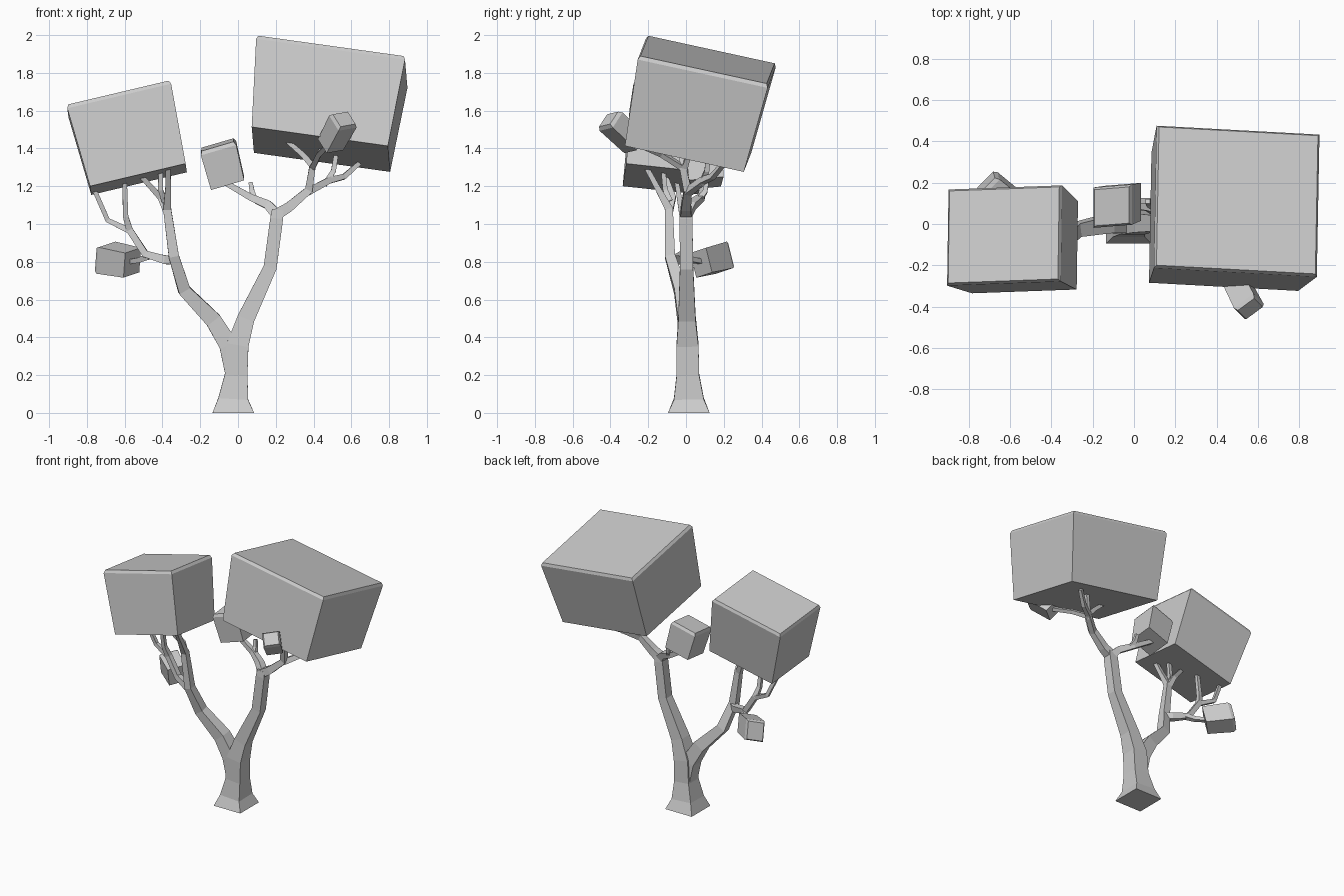
import bpy, bmesh
from mathutils import Vector as V


def make_object(name, bm):
    bmesh.ops.recalc_face_normals(bm, faces=bm.faces)
    me = bpy.data.meshes.new(name)
    bm.to_mesh(me)
    bm.free()
    ob = bpy.data.objects.new(name, me)
    bpy.context.collection.objects.link(ob)
    return ob


def loft(name, rings):
    """Skin four-sided rings and cap both ends."""
    bm = bmesh.new()
    vs = [[bm.verts.new(p) for p in ring] for ring in rings]
    for a, b in zip(vs, vs[1:]):
        for i in range(4):
            j = (i + 1) % 4
            bm.faces.new((a[i], a[j], b[j], b[i]))
    bm.faces.new(vs[0][::-1])
    bm.faces.new(vs[-1])
    return make_object(name, bm)


def quad(c, u, v):
    return [c - u - v, c + u - v, c + u + v, c - u + v]


def limb(name, *pts):
    """Square tube through points (x, y, z, half width)."""
    P = [V(p[:3]) for p in pts]
    rings = []
    for i, p in enumerate(pts):
        t = V()
        if i > 0:
            t += (P[i] - P[i - 1]).normalized()
        if i < len(P) - 1:
            t += (P[i + 1] - P[i]).normalized()
        t.normalize()
        n = V((0, 1, 0))
        n = (n - t * n.dot(t)).normalized()
        rings.append(quad(P[i], n.cross(t) * p[3], n * p[3]))
    return loft(name, rings)


def leaf_block(name, base, top, u, v, taper, rim=0.02):
    """Tapered block with a small chamfer around the wide end."""
    base, top, u, v = V(base), V(top), V(u) / 2, V(v) / 2
    axis = (base - top).normalized()
    u2 = u - u.normalized() * rim * 0.5
    v2 = v - v.normalized() * rim * 0.5
    return loft(name, [quad(base, u * taper, v * taper),
                       quad(top + axis * rim, u, v),
                       quad(top, u2, v2)])


# Trunk running into the right limb
limb("trunk", (-.025, .015, 0, .11), (-.025, .015, .075, .079), (-.01, .01, .2, .06),
     (-.002, .008, .36, .058), (.042, .005, .5, .046), (.17, .003, .77, .035),
     (.205, 0, 1.03, .034), (.21, 0, 1.075, .03))

# Left limb and its twigs
limb("left_limb", (-.02, .008, .22, .05), (-.05, .005, .36, .05), (-.13, 0, .49, .043),
     (-.285, -.03, .65, .033), (-.34, -.085, .83, .027), (-.375, -.09, 1.08, .021),
     (-.37, -.15, 1.19, .015), (-.37, -.21, 1.30, .013))
limb("left_twig_inner", (-.375, -.09, 1.06, .019), (-.41, -.07, 1.14, .016), (-.51, -.11, 1.25, .013))
limb("left_twig_middle", (-.39, -.085, 1.12, .014), (-.41, -.11, 1.18, .013), (-.41, -.12, 1.28, .012))
limb("left_side_branch", (-.335, -.08, .81, .024), (-.38, -.05, .81, .023),
     (-.49, -.01, .84, .019), (-.575, 0, .97, .018), (-.595, -.02, 1.04, .014), (-.60, -.05, 1.23, .012))
limb("left_twig_outer", (-.575, 0, .965, .016), (-.69, .02, 1.02, .013), (-.76, 0, 1.18, .012))
limb("left_block_stem", (-.47, -.01, .83, .017), (-.52, .03, .81, .014), (-.58, .09, .80, .012))

# Right limb twigs
limb("center_branch", (.205, 0, 1.05, .028), (.16, .03, 1.10, .023),
     (.07, .08, 1.14, .018), (-.07, .10, 1.22, .014))
limb("center_twig", (.09, .07, 1.13, .015), (.075, .10, 1.17, .013), (.067, .11, 1.22, .011))
limb("right_branch", (.205, 0, 1.05, .03), (.27, 0, 1.09, .026), (.375, .01, 1.18, .021),
     (.395, -.02, 1.31, .018), (.34, -.02, 1.37, .014), (.26, -.02, 1.44, .012))
limb("right_twig_inner", (.39, -.01, 1.29, .016), (.42, .01, 1.35, .013), (.45, .02, 1.42, .012))
limb("right_twig_outer", (.37, .01, 1.17, .02), (.48, .09, 1.23, .017),
     (.56, .14, 1.25, .014), (.64, .20, 1.32, .012))
limb("right_twig_back", (.46, .08, 1.21, .014), (.505, .11, 1.28, .013), (.52, .12, 1.37, .012))
limb("right_block_stem", (.395, -.02, 1.30, .015), (.43, -.13, 1.37, .013), (.50, -.29, 1.44, .012))

# Foliage blocks
leaf_block("large_foliage", (.439, .011, 1.395), (.499, .114, 1.87),
           (.788, -.043, -.11), (.013, .688, -.15), .915)
leaf_block("left_foliage", (-.527, -.112, 1.237), (-.63, -.053, 1.672),
           (.55, .02, .13), (.007, .465, -.05), .92)
leaf_block("center_foliage", (-.055, .10, 1.215), (-.108, .085, 1.42),
           (.187, .015, .055), (0, .195, .02), .94)
leaf_block("front_foliage", (.49, -.27, 1.42), (.562, -.41, 1.555),
           (.095, .07, .017), (.05, -.052, -.08), .93)
leaf_block("back_foliage", (-.56, .08, .795), (-.715, .20, .825),
           (.09, .09, .03), (-.01, .035, -.14), .93)
